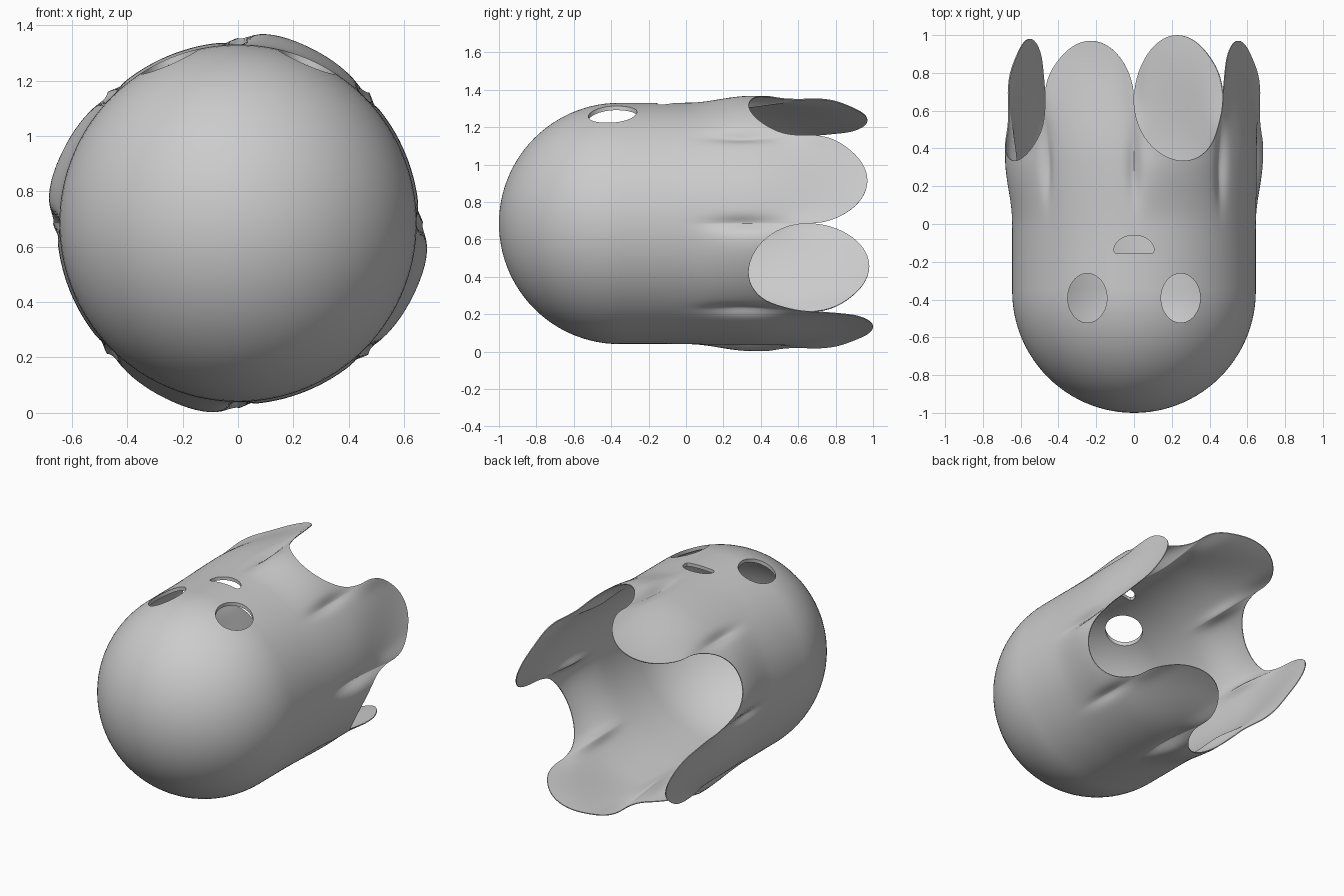
import bpy, bmesh
from math import sin, cos, pi, exp, radians

if "Cube" in bpy.data.objects:
    bpy.data.objects.remove(bpy.data.objects["Cube"])

R, CY, CZ = 0.645, -0.355, 0.685      # body radius, dome centre y, axis height
SEG, DOME, SIDE = 28, 26, 44          # columns per hem sector, rings on dome and side
TIPS = [0.97, 0.97, 0.98, 1.0]        # how far each hem lobe reaches


def step(a, b, x):
    t = max(0.0, min(1.0, (x - a) / (b - a)))
    return t * t * (3 - 2 * t)


# Columns: eight 45 degree sectors, alternating lobe and notch
columns = []
for sector in range(8):
    for i in range(SEG):
        phi = -pi / 2 + pi * i / SEG
        u = sin(phi)
        lobe = sector % 2 == 0
        amp = TIPS[sector // 2] - 0.66 if lobe else -0.325
        angle = radians(45) * (sector + (u + 1) / 2)
        columns.append((angle, u, lobe, 0.66 + amp * cos(phi)))


def radius(u, lobe, y):
    d = (1 - abs(u)) * 0.25
    r = R + 0.010 * step(-0.1, 0.35, y)
    if lobe:      # lobes flatten and lean inward
        r -= 0.055 * (1 - u * u) * step(0.35, 0.95, y)
    else:         # notches flare outward
        r += 0.03 * (1 - u ** 4) * (1 + 0.6 * u) * step(0.0, 0.35, y)
    # crease between sectors, then a raised lip near the hem
    r -= 0.022 * exp(-(d / 0.035) ** 2) * exp(-((y - 0.3) / 0.17) ** 2)
    r += 0.014 * exp(-(d / 0.05) ** 2) * step(0.45, 0.7, y)
    return r


def add_skin(bm, thick):
    """One skin of the shell, inset by thick (thinning out to the hem)."""
    pole = bm.verts.new((0, CY - R + thick, CZ))
    rings = []
    for j in range(1, DOME + 1):
        a = pi / 2 * j / DOME
        r = R - thick
        rings.append([bm.verts.new((r * sin(a) * cos(c[0]), CY - r * cos(a),
                                    CZ + r * sin(a) * sin(c[0]))) for c in columns])
    for j in range(1, SIDE + 1):
        t = j / SIDE
        ring = []
        for angle, u, lobe, hem in columns:
            y = CY + (hem - CY) * t
            r = radius(u, lobe, y) - thick * (1 - 0.75 * step(0.4, 1.0, t))
            ring.append(bm.verts.new((r * cos(angle), y, CZ + r * sin(angle))))
        rings.append(ring)
    n = len(columns)
    for i in range(n):
        bm.faces.new((pole, rings[0][i], rings[0][(i + 1) % n]))
        for a, b in zip(rings, rings[1:]):
            bm.faces.new((a[i], b[i], b[(i + 1) % n], a[(i + 1) % n]))
    return rings[-1]


def make_object(name, bm):
    bmesh.ops.recalc_face_normals(bm, faces=bm.faces[:])
    mesh = bpy.data.meshes.new(name)
    bm.to_mesh(mesh)
    bm.free()
    ob = bpy.data.objects.new(name, mesh)
    bpy.context.collection.objects.link(ob)
    return ob


# Hollow domed body with scalloped hem
bm = bmesh.new()
outer = add_skin(bm, 0.0)
inner = add_skin(bm, 0.022)
n = len(columns)
for i in range(n):
    k = (i + 1) % n
    bm.faces.new((outer[i], inner[i], inner[k], outer[k]))
body = make_object("domed_body", bm)


def make_cutter(name, outline):
    bm = bmesh.new()
    low = [bm.verts.new((x, y, 1.0)) for x, y in outline]
    high = [bm.verts.new((x, y, 1.6)) for x, y in outline]
    bm.faces.new(low)
    bm.faces.new(high)
    m = len(outline)
    for i in range(m):
        bm.faces.new((low[i], low[(i + 1) % m], high[(i + 1) % m], high[i]))
    ob = make_object(name, bm)
    ob.hide_render = True
    return ob


# Eye and mouth holes
cutters = []
for side in (-1, 1):
    pts = [(side * 0.247 + 0.104 * cos(2 * pi * i / 48), -0.392 + 0.13 * sin(2 * pi * i / 48))
           for i in range(48)]
    cutters.append(make_cutter("eye_cutter", pts))
mouth = [(0.107 * cos(pi * i / 24), -0.14 + 0.08 * sin(pi * i / 24)) for i in range(25)]
mouth += [(-0.1, -0.153), (-0.085, -0.157), (-0.04, -0.153), (0.04, -0.153),
          (0.085, -0.157), (0.1, -0.153)]
cutters.append(make_cutter("mouth_cutter", mouth))

bpy.context.view_layer.objects.active = body
body.select_set(True)
for cutter in cutters:
    mod = body.modifiers.new("hole", 'BOOLEAN')
    mod.operation = 'DIFFERENCE'
    mod.solver = 'EXACT'
    mod.object = cutter
    bpy.ops.object.modifier_apply(modifier=mod.name)
for cutter in cutters:
    bpy.data.objects.remove(cutter)
bpy.ops.object.shade_smooth_by_angle(angle=radians(40))
